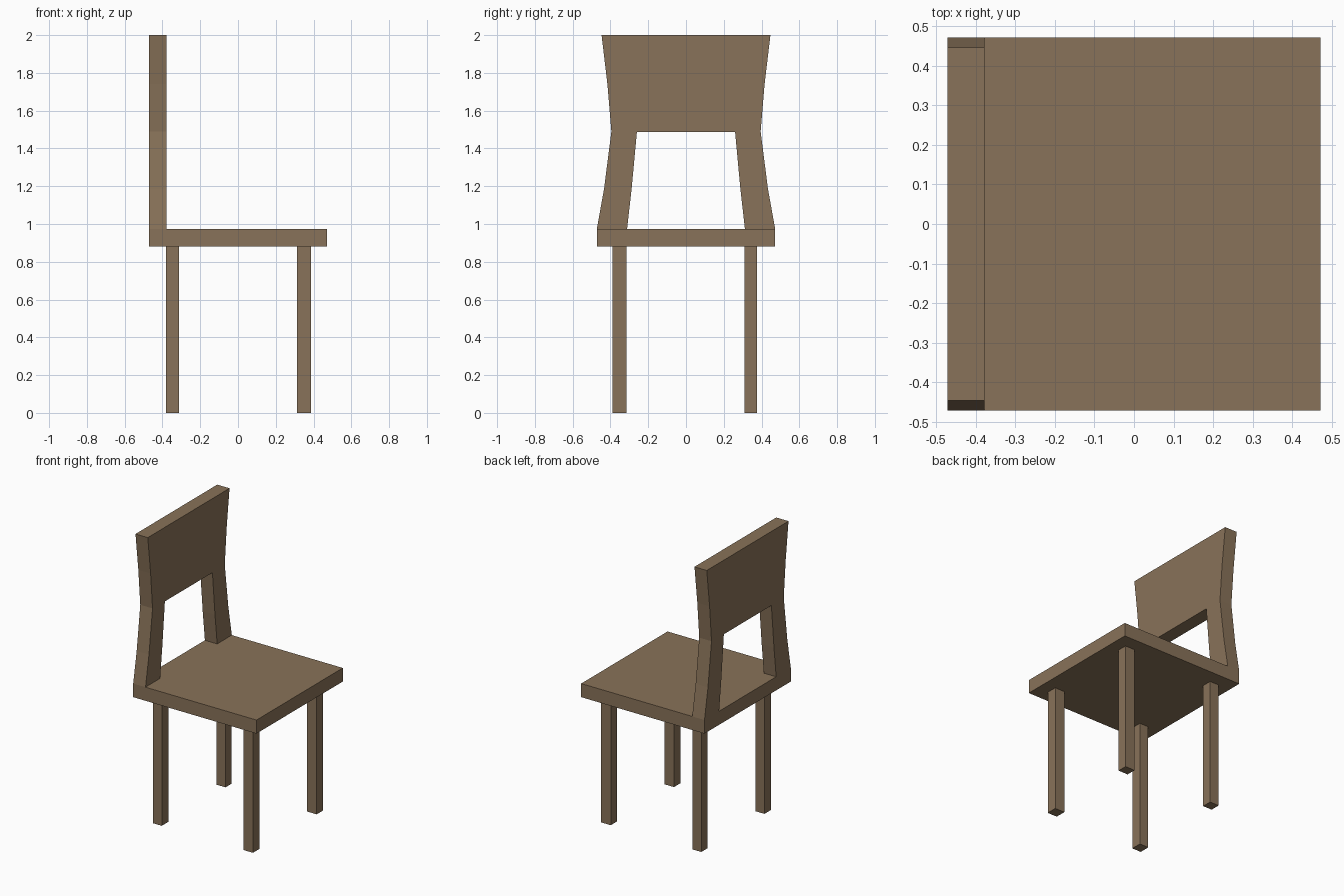
import bpy, bmesh

if "Cube" in bpy.data.objects:
    bpy.data.objects.remove(bpy.data.objects["Cube"])

wood = bpy.data.materials.new("wood")
wood.diffuse_color = (0.25, 0.17, 0.1, 1)
wood.use_nodes = True
wood.node_tree.nodes["Principled BSDF"].inputs["Base Color"].default_value = wood.diffuse_color


def prism(name, profile, offset):
    """Extrude a closed planar profile along offset."""
    bm = bmesh.new()
    face = bm.faces.new([bm.verts.new(p) for p in profile])
    top = bmesh.ops.extrude_face_region(bm, geom=[face], use_keep_orig=True)
    verts = [v for v in top["geom"] if isinstance(v, bmesh.types.BMVert)]
    bmesh.ops.translate(bm, verts=verts, vec=offset)
    bmesh.ops.recalc_face_normals(bm, faces=bm.faces)
    mesh = bpy.data.meshes.new(name)
    bm.to_mesh(mesh)
    bm.free()
    mesh.materials.append(wood)
    ob = bpy.data.objects.new(name, mesh)
    bpy.context.collection.objects.link(ob)
    return ob


def box(name, xr, yr, zr):
    (x0, x1), (y0, y1), (z0, z1) = xr, yr, zr
    base = [(x0, y0, z0), (x1, y0, z0), (x1, y1, z0), (x0, y1, z0)]
    return prism(name, base, (0, 0, z1 - z0))


HALF, SEAT_LOW, SEAT_TOP, THICK = 0.472, 0.88, 0.974, 0.094

# Square seat slab
box("seat", (-HALF, HALF), (-HALF, HALF), (SEAT_LOW, SEAT_TOP))

# Four square legs
for xn, xr in (("back", (-0.381, -0.312)), ("front", (0.312, 0.386))):
    for yn, yr in (("right", (-0.388, -0.314)), ("left", (0.309, 0.377))):
        box(f"{xn}_{yn}_leg", xr, yr, (0, SEAT_LOW))

# Waisted backrest: outer edge going up, inner opening going down, mirrored
outer = [(HALF, SEAT_TOP), (0.434, 1.185), (0.395, 1.49), (0.416, 1.74), (0.447, 2.0)]
inner = [(0.26, 1.487), (0.288, 1.185), (0.312, SEAT_TOP)]
outline = (outer + [(-y, z) for y, z in reversed(outer)]
           + [(-y, z) for y, z in reversed(inner)] + inner)
prism("backrest", [(-HALF, y, z) for y, z in outline], (THICK, 0, 0))
